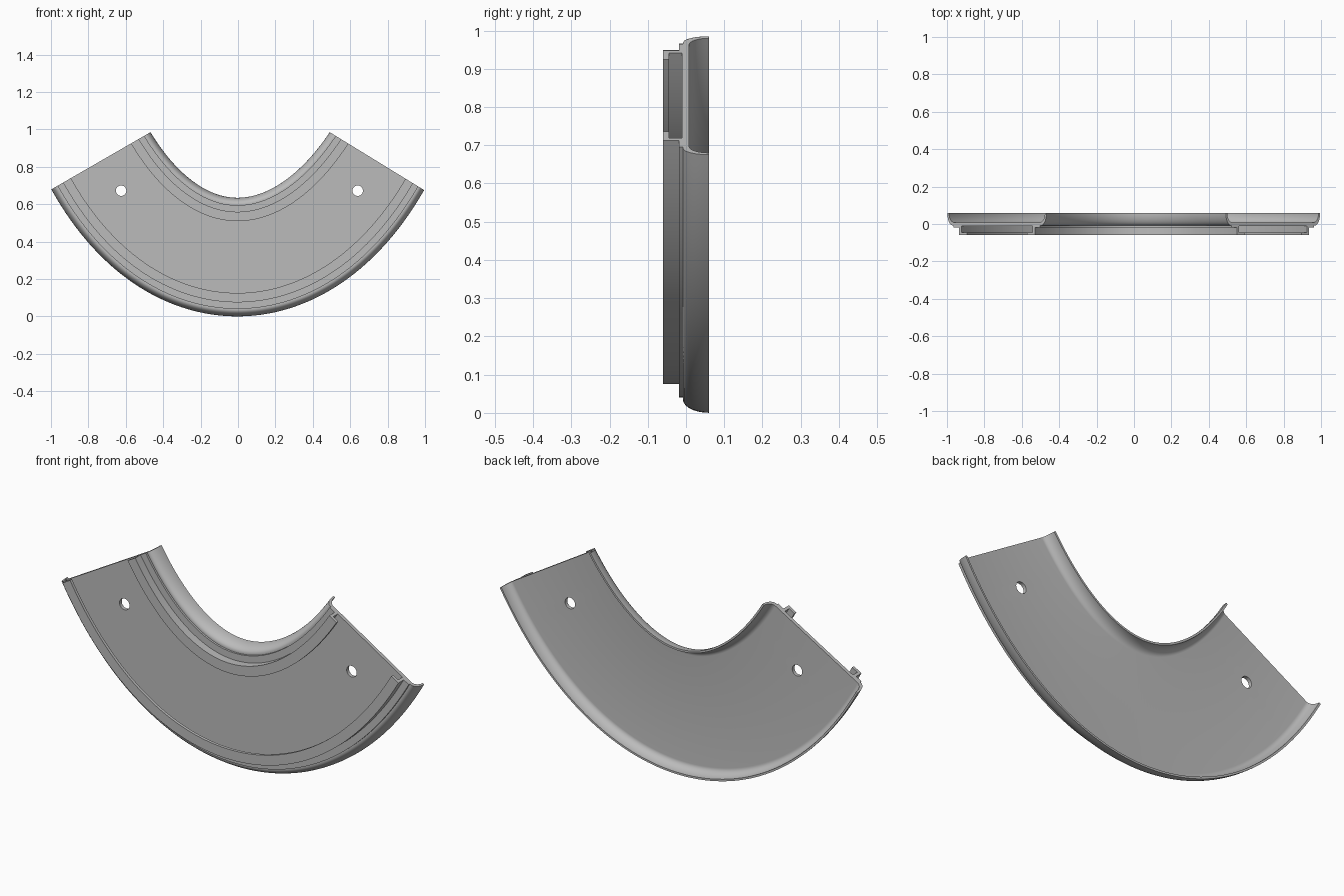
import bpy, bmesh, math
from mathutils import Vector, Matrix

cube = bpy.data.objects.get("Cube")
if cube:
    bpy.data.objects.remove(cube, do_unlink=True)

# Single plain grey material
grey = bpy.data.materials.new("plain_grey")
grey.use_nodes = True
colour = (0.5, 0.5, 0.5, 1)
grey.diffuse_color = colour
bsdf = next(n for n in grey.node_tree.nodes if n.type == 'BSDF_PRINCIPLED')
bsdf.inputs["Base Color"].default_value = colour

HALF = 0.317     # half width at the middle of the bend
SEGMENTS = 96
ARC = 10

# Bend path: a cubic curve in the xz plane
PATH = [Vector(p) for p in ((-0.733, 0, 0.832), (-0.338, 0, 0.147),
                            (0.323, 0, 0.145), (0.743, 0, 0.830))]


def path_point(t):
    a, b, c, d = PATH
    s = 1 - t
    point = a * s**3 + b * 3 * s * s * t + c * 3 * s * t * t + d * t**3
    tangent = (b - a) * s * s + (c - b) * 2 * s * t + (d - c) * t * t
    tangent.normalize()
    return point, Vector((tangent.z, 0, -tangent.x))   # normal points outward


def half_width(t):
    k = 2 * t - 1
    return HALF - (0.011 if k < 0 else 0.021) * k * k


def lip_arc(centre, ry):
    steps = [math.pi / 2 * i / ARC for i in range(ARC + 1)]
    return [(centre - 0.035 * math.sin(a), 0.06 - ry * math.cos(a)) for a in steps]


# Half section as (distance in from the edge, y): slotted rail, step, curled lip
half = [(0.09, -0.01), (0.09, -0.045), (0.125, -0.045), (0.125, -0.06),
        (0.075, -0.06), (0.075, -0.018), (0.04, -0.018), (0.04, -0.008)]
half += lip_arc(0.035, 0.068)
half += reversed(lip_arc(0.045, 0.052))
# lip arcs run from the back rim to the front, so reorder them
rail, outer, inner = half[:8], half[8:9 + ARC], half[9 + ARC:]
outer = [(0.035 - 0.035 * math.cos(math.pi / 2 * i / ARC),
          0.06 - 0.068 * math.sin(math.pi / 2 * i / ARC)) for i in range(ARC, -1, -1)]
inner = [(0.045 - 0.035 * math.cos(math.pi / 2 * i / ARC),
          0.06 - 0.052 * math.sin(math.pi / 2 * i / ARC)) for i in range(ARC + 1)]
half = rail + outer + inner
section = [(1 - d / HALF, y) for d, y in half]
section += [(-u, y) for u, y in reversed(section)]

# Sweep the section along the path
bm = bmesh.new()
rings = []
for i in range(SEGMENTS + 1):
    t = i / SEGMENTS
    point, normal = path_point(t)
    w = half_width(t)
    rings.append([bm.verts.new(point + normal * (u * w) + Vector((0, y, 0)))
                  for u, y in section])
n = len(section)
for r0, r1 in zip(rings, rings[1:]):
    for j in range(n):
        k = (j + 1) % n
        bm.faces.new((r0[j], r0[k], r1[k], r1[j]))
bm.faces.new(rings[0])
bm.faces.new(list(reversed(rings[-1])))
bmesh.ops.recalc_face_normals(bm, faces=bm.faces)
mesh = bpy.data.meshes.new("curved_channel")
bm.to_mesh(mesh)
bm.free()
mesh.materials.append(grey)
channel = bpy.data.objects.new("curved_channel", mesh)
bpy.context.collection.objects.link(channel)
bpy.context.view_layer.objects.active = channel

# Screw holes through the floor
for side, x in (("right", -0.625), ("left", 0.64)):
    bpy.ops.mesh.primitive_cylinder_add(vertices=32, radius=0.028, depth=0.3,
                                        location=(x, 0, 0.672),
                                        rotation=(math.pi / 2, 0, 0))
    cutter = bpy.context.object
    cutter.name = side + "_hole_cutter"
    cutter.hide_render = True
    cutter.data.materials.append(grey)
    bpy.context.view_layer.objects.active = channel
    cut = channel.modifiers.new(side + "_hole", 'BOOLEAN')
    cut.operation = 'DIFFERENCE'
    cut.solver = 'EXACT'
    cut.object = cutter
    bpy.ops.object.modifier_apply(modifier=cut.name)
    bpy.data.objects.remove(cutter, do_unlink=True)

# Smooth the curls, keep the rail edges crisp
bpy.ops.object.select_all(action='DESELECT')
channel.select_set(True)
bpy.context.view_layer.objects.active = channel
bpy.ops.object.shade_smooth_by_angle(angle=math.radians(30))
